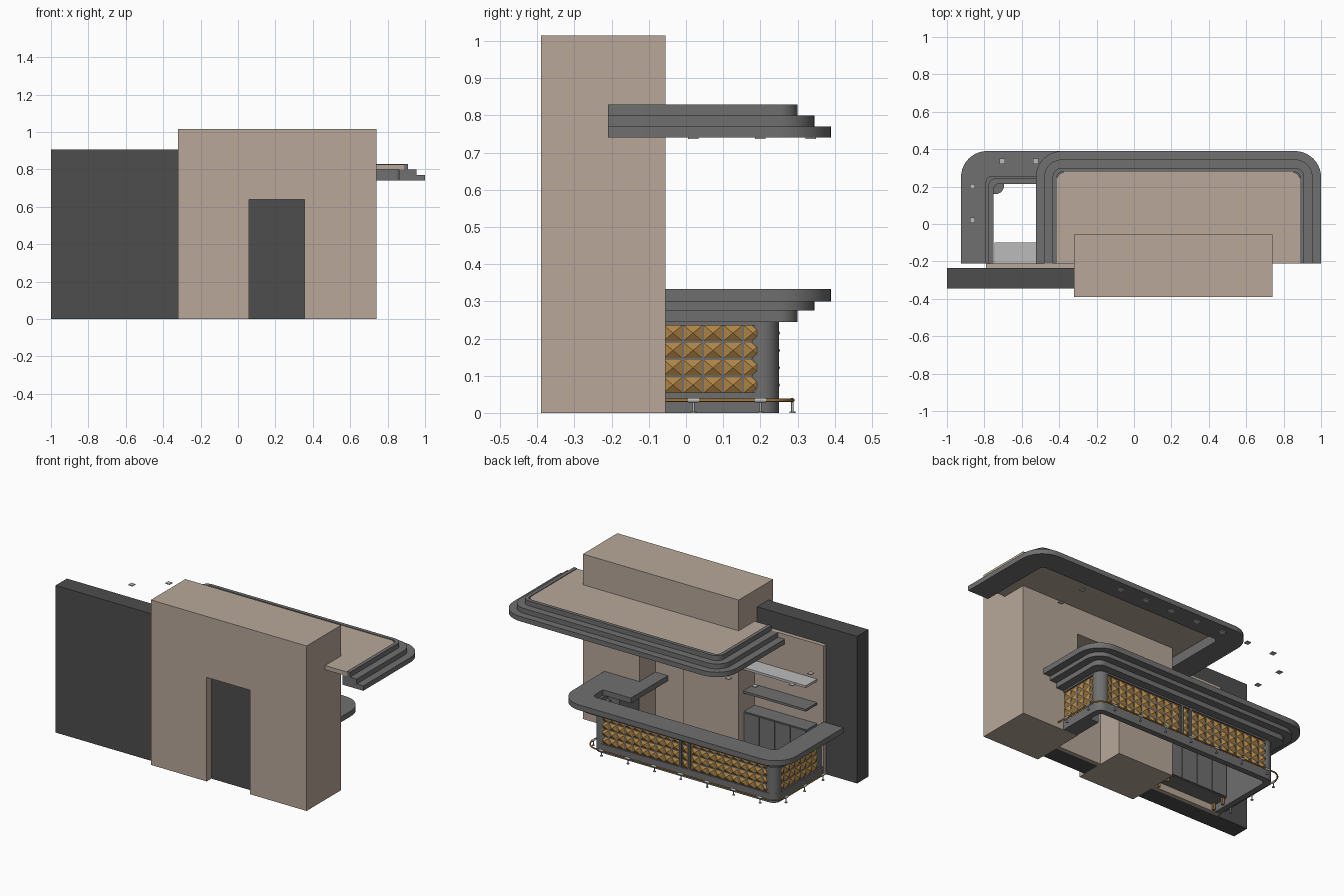
import bpy, bmesh, math
from mathutils import Matrix

if "Cube" in bpy.data.objects:
    bpy.data.objects.remove(bpy.data.objects["Cube"])

def mat(name, c):
    m = bpy.data.materials.new(name)
    m.diffuse_color = (*c, 1)
    m.use_nodes = True
    m.node_tree.nodes["Principled BSDF"].inputs["Base Color"].default_value = m.diffuse_color
    return m

TAN = mat("tan_plaster", (0.48, 0.39, 0.32))
GREY = mat("grey_stone", (0.16, 0.16, 0.16))
DARK = mat("dark_wall", (0.075, 0.075, 0.075))
LIGHT = mat("light_metal", (0.5, 0.5, 0.5))
GOLD = mat("amber", (0.42, 0.23, 0.06))

def finish(name, bm, m, smooth=False):
    bmesh.ops.recalc_face_normals(bm, faces=bm.faces)
    me = bpy.data.meshes.new(name)
    bm.to_mesh(me)
    bm.free()
    ob = bpy.data.objects.new(name, me)
    bpy.context.collection.objects.link(ob)
    me.materials.append(m)
    if smooth:
        bpy.ops.object.select_all(action='DESELECT')
        ob.select_set(True)
        bpy.context.view_layer.objects.active = ob
        bpy.ops.object.shade_smooth_by_angle(angle=math.radians(35))
    return ob

def add_box(bm, x0, x1, y0, y1, z0, z1):
    M = Matrix.Translation(((x0+x1)/2, (y0+y1)/2, (z0+z1)/2)) @ Matrix.Diagonal((x1-x0, y1-y0, z1-z0, 1))
    bmesh.ops.create_cube(bm, size=1, matrix=M)

def box(name, m, *b):
    bm = bmesh.new()
    add_box(bm, *b)
    return finish(name, bm, m)

def prism(name, pts, vec, m, smooth=False):
    bm = bmesh.new()
    f = bm.faces.new([bm.verts.new(p) for p in pts])
    r = bmesh.ops.extrude_face_region(bm, geom=[f])
    bmesh.ops.translate(bm, vec=vec, verts=[v for v in r['geom'] if isinstance(v, bmesh.types.BMVert)])
    return finish(name, bm, m, smooth)

def u_path(x0, x1, y0, y1, r, n=10):
    """Path up the left side, over the back and down the right, rounded corners."""
    pts = [(x0, y0)]
    for cx, a0 in ((x0 + r, 180), (x1 - r, 90)):
        for i in range(n + 1):
            a = math.radians(a0 - 90 * i / n)
            pts.append((cx + r * math.cos(a), y1 - r + r * math.sin(a)))
    return pts + [(x1, y0)]

YW, YB = -0.21, 0.39          # back wall plane, outer edge
def u_ring(name, x0, x1, d0, d1, z0, z1, m, R=0.14):
    out = u_path(x0 + d0, x1 - d0, YW, YB - d0, max(R - d0, 0.045))
    inn = u_path(x0 + d1, x1 - d1, YW, YB - d1, max(R - d1, 0.03))
    return prism(name, [(x, y, z0) for x, y in out + inn[::-1]], (0, 0, z1 - z0), m, True)

# Main block with doorway, walls behind it
prof = [(-.32, 0), (.06, 0), (.06, .64), (.355, .64), (.355, 0), (.74, 0), (.74, 1.015), (-.32, 1.015)]
prism("main_block", [(x, -.39, z) for x, z in prof], (0, .335, 0), TAN)
box("dark_wall", DARK, -1, .37, -.345, -.235, 0, .905)
box("back_wall", TAN, -.79, .37, -.235, YW, 0, .80)

# Canopy: stepped rings and ceiling panel
A0, A1 = -.525, 1.0
u_ring("canopy_lower_ring", A0, A1, 0, .14, .74, .77, GREY)
u_ring("canopy_middle_ring", A0, A1, .045, .14, .77, .80, GREY)
u_ring("canopy_upper_rim", A0, A1, .09, .112, .80, .83, GREY)
roof = u_path(A0 + .112, A1 - .112, YW, YB - .112, .045)
prism("canopy_panel", [(x, y, .80) for x, y in roof], (0, 0, .026), TAN, True)

# Counter: stepped top and wall
C0, C1 = -.925, .595
u_ring("counter_top", C0, C1, 0, .135, .30, .333, GREY)
u_ring("counter_step_upper", C0, C1, .045, .15, .275, .30, GREY)
u_ring("counter_step_lower", C0, C1, .09, .175, .245, .275, GREY)
u_ring("counter_wall", C0, C1, .15, .175, .05, .245, GREY)
u_ring("counter_base", C0, C1, .14, .175, 0, .055, GREY)
u_ring("counter_top_rail", C0, C1, .14, .175, .235, .246, GREY)
CX = (C0 + C1) / 2
WX, WY = C1 - .14, YB - .14
bm = bmesh.new()
for s in (-1, 1):
    M = Matrix.Translation((CX + s * (WX - CX - .045), WY - .045, .145))
    bmesh.ops.create_cone(bm, cap_ends=True, segments=32, radius1=.045, radius2=.045, depth=.2, matrix=M)
    x = CX + s * .03
    add_box(bm, x - .006, x + .006, WY - .015, WY, .05, .24)
finish("counter_posts", bm, GREY, True)

# Wider service end of the counter by the doorway
box("service_top", GREY, .27, .47, -.21, .15, .30, .333)
box("service_cabinet", GREY, .36, .44, -.055, .13, 0, .30)

# Pyramid studs on the counter wall
def studs(name, centres, place, w):
    """place(u, z, out) -> point; studs in four rows."""
    bm = bmesh.new()
    for u in centres:
        for k in range(4):
            z = .075 + k * .0465
            q = [bm.verts.new(place(u + a * w / 2, z + b * .0205, -.009))
                 for a, b in ((-1, -1), (1, -1), (1, 1), (-1, 1))]
            top = bm.verts.new(place(u, z, .003))
            for i in range(4):
                bm.faces.new((q[i], q[(i + 1) % 4], top))
            bm.faces.new(q[::-1])
    return finish(name, bm, GOLD)

cols = [CX] + [CX + s * (.04 + .0268 + .0535 * i) for s in (-1, 1) for i in range(10)]
back = lambda u, z, o: (u, WY + o, z)
studs("back_studs", cols[1:], back, .049)
studs("centre_studs", cols[:1], back, .034)
side = [.18 - .0538 * i for i in range(7)]
studs("right_studs", side[:5], lambda u, z, o: (WX + o, u, z), .049)
studs("left_studs", side, lambda u, z, o: (2 * CX - WX - o, u, z), .049)

# Foot rail
def tube(name, pts, r, m):
    cu = bpy.data.curves.new(name, 'CURVE')
    cu.dimensions = '3D'
    cu.bevel_depth, cu.bevel_resolution, cu.use_fill_caps = r, 2, True
    sp = cu.splines.new('POLY')
    sp.points.add(len(pts) - 1)
    for p, c in zip(sp.points, pts):
        p.co = (*c, 1)
    ob = bpy.data.objects.new(name, cu)
    bpy.context.collection.objects.link(ob)
    cu.materials.append(m)

RX, RY = WX + .036, WY + .036
rail = u_path(2 * CX - RX, RX, YW, RY, .08)
tube("foot_rail", [(x, y, .034) for x, y in rail], .0045, GOLD)

# Rail supports: sleeve, post and foot, with a downlight above each position
bm, lights = bmesh.new(), bmesh.new()
spots = [(CX + .18 * k, RY, 0) for k in range(-3, 4)]
spots += [(CX + s * (RX - CX), y, s) for s in (-1, 1) for y in (.02, .20)] + [(2 * CX - RX, -.16, -1)]
for x, y, s in spots:
    def cyl(r, d, z, R=Matrix()):
        bmesh.ops.create_cone(bm, cap_ends=True, segments=12, radius1=r, radius2=r, depth=d,
                              matrix=Matrix.Translation((x, y, z)) @ R)
    cyl(.003, .034, .017)
    cyl(.008, .004, .002)
    cyl(.0065, .03, .034, Matrix.Rotation(math.pi / 2, 4, 'X' if s else 'Y'))
    if y > 0:
        lx, ly = x + s * .042, y + (0 if s else .049)
        add_box(lights, lx - .014, lx + .014, ly - .014, ly + .014, .736, .741)
finish("rail_supports", bm, LIGHT, True)
finish("downlights", lights, LIGHT)

# Back bar: shelves and cabinets
for n, z in (("upper_shelf", .57), ("lower_shelf", .425)):
    box(n, LIGHT if n == "upper_shelf" else GREY, -.745, -.32, YW, -.10, z, z + .014)
box("cabinet_body", GREY, -.745, -.32, YW, -.108, .04, .31)
bm, feet = bmesh.new(), bmesh.new()
for i in range(4):
    x = -.742 + i * .1055
    add_box(bm, x, x + .102, -.108, -.10, .045, .306)
for x in (-.73, -.34):
    for y in (-.195, -.12):
        add_box(feet, x - .007, x + .007, y - .007, y + .007, 0, .04)
finish("cabinet_doors", bm, GREY)
finish("cabinet_feet", feet, GOLD)
